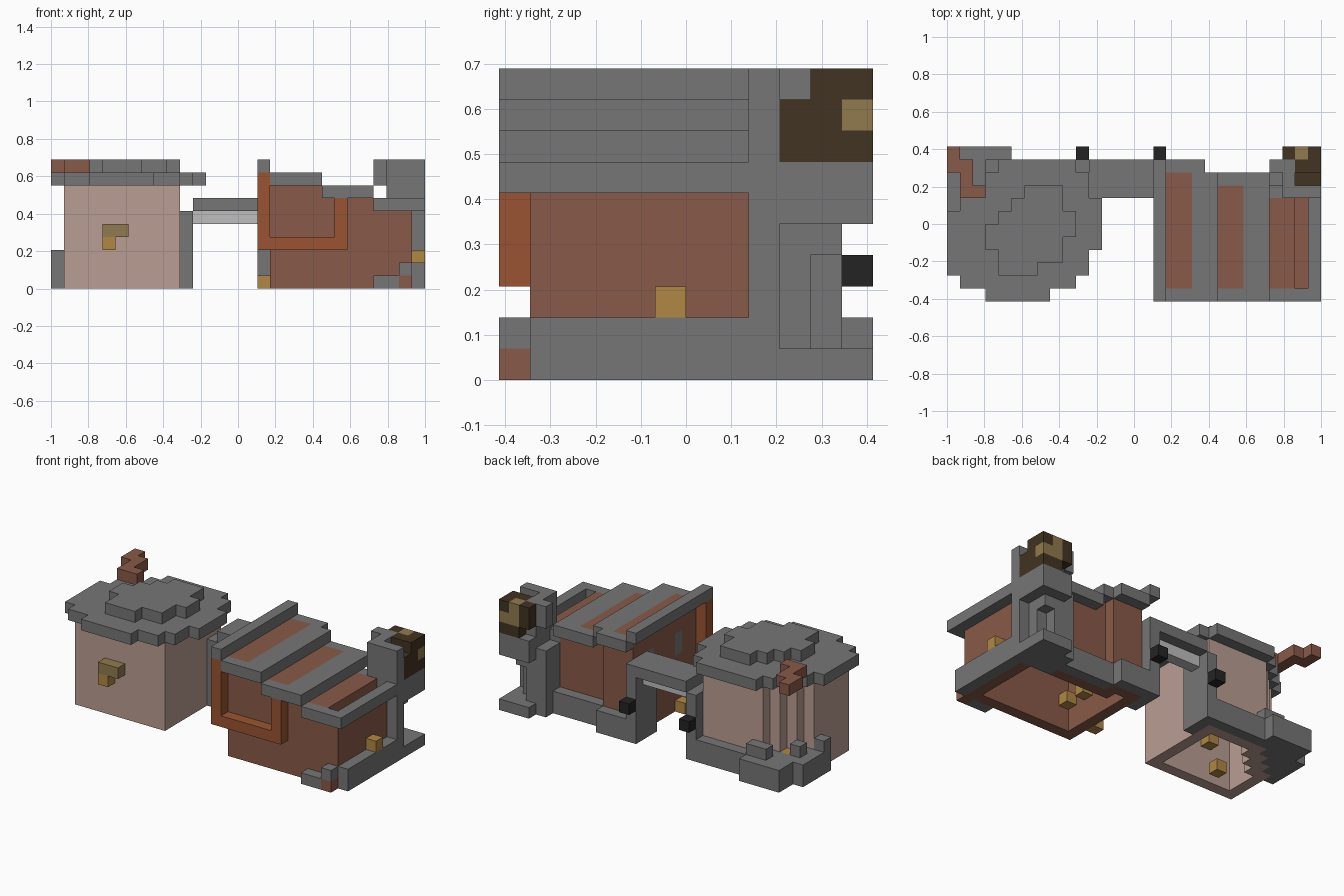
import bpy
import bmesh
from mathutils import Vector

UNIT = 2 / 29
CENTRE = Vector((14.5, 6, 0))

if "Cube" in bpy.data.objects:
    bpy.data.objects.remove(bpy.data.objects["Cube"])


def to_linear(value):
    value /= 255
    return value / 12.92 if value <= 0.04045 else ((value + 0.055) / 1.055) ** 2.4


def material(name, *rgb):
    mat = bpy.data.materials.new(name)
    colour = [to_linear(channel) for channel in rgb] + [1]
    mat.use_nodes = True
    mat.diffuse_color = colour
    mat.node_tree.nodes["Principled BSDF"].inputs["Base Color"].default_value = colour
    return mat


stone = material("stone grey", 118, 118, 118)
pale_stone = material("pale grey", 190, 190, 190)
plaster = material("pink plaster", 186, 158, 146)
brick = material("brick brown", 137, 90, 72)
copper = material("copper orange", 154, 84, 50)
gold = material("lamp gold", 176, 136, 68)
khaki = material("khaki wood", 145, 122, 78)
dark_wood = material("dark wood", 66, 51, 34)
black = material("black iron", 36, 36, 36)

# Every block of the grid belongs to one named part
blocks = {}
part_materials = {}


def cells(x, y, z):
    return [(i, j, k) for i in range(*x) for j in range(*y) for k in range(*z)]


def fill(part, mat, x, y, z):
    part_materials[part] = mat
    for cell in cells(x, y, z):
        blocks[cell] = part


def carve(x, y, z):
    for cell in cells(x, y, z):
        blocks.pop(cell, None)


def single(part, mat, i, j, k):
    fill(part, mat, x=(i, i + 1), y=(j, j + 1), z=(k, k + 1))


def rows(part, mat, first_row, spans, z):
    for offset, span in enumerate(spans):
        row = first_row + offset
        fill(part, mat, x=span, y=(row, row + 1), z=z)


# Round house: stone footing, then plaster walls with a stepped back corner
fill("round_house_base", stone, x=(0, 1), y=(6, 10), z=(0, 2))
fill("round_house_base", stone, x=(1, 5), y=(7, 12), z=(0, 2))
fill("round_house_base", stone, x=(5, 11), y=(10, 11), z=(0, 2))
fill("round_house_walls", plaster, x=(1, 10), y=(2, 7), z=(0, 8))
for step in range(3):
    row = step + 7
    fill("round_house_walls", plaster, x=(step + 2, 10), y=(row, row + 1), z=(0, 8))
carve(x=(2, 9), y=(3, 6), z=(0, 8))
for step in range(3):
    carve(x=(step + 3, 9), y=(step + 6, step + 7), z=(0, 8))

# Two-tier round roof
lower_spans = [(3, 8), (1, 10), (0, 11), (0, 11), (0, 12), (0, 12),
               (0, 12), (1, 12), (2, 11), (3, 11), (4, 10)]
upper_spans = [(4, 7), (4, 9), (3, 9), (3, 10), (4, 10), (5, 9), (6, 9)]
rows("round_roof_lower", stone, 0, lower_spans, z=(8, 9))
rows("round_roof_upper", stone, 2, upper_spans, z=(9, 10))

# Outdoor hearth with a drifting brown trail above it
single("hearth_fire", gold, 2, 8, 1)
for i, j in ((0, 6), (1, 8), (3, 10), (4, 10)):
    single("hearth_rim", stone, i, j, 2)
fill("hearth_trail", brick, x=(0, 1), y=(10, 12), z=(9, 10))
fill("hearth_trail", brick, x=(1, 2), y=(8, 11), z=(9, 10))
fill("hearth_trail", brick, x=(2, 3), y=(8, 9), z=(9, 10))

# Front lantern and inner lamps of the round house
fill("lantern_bracket", khaki, x=(4, 6), y=(1, 2), z=(4, 5))
single("lantern_lamp", gold, 4, 1, 3)
single("round_house_lamp", gold, 4, 3, 3)
single("round_house_lamp", gold, 4, 4, 0)

# Bridge between the houses, on two piers with iron lamps
fill("bridge_left_pier", stone, x=(10, 11), y=(8, 11), z=(0, 6))
fill("bridge_right_pier", stone, x=(16, 17), y=(8, 11), z=(0, 7))
fill("bridge_deck", stone, x=(11, 16), y=(8, 11), z=(6, 7))
fill("bridge_beam", pale_stone, x=(11, 16), y=(9, 10), z=(5, 6))
for i in (10, 16):
    single("iron_lamp", black, i, 11, 3)

# Brick house: solid body cut to a stepped height, then hollowed
for start, end, back, top in ((17, 20, 10, 8), (20, 21, 9, 8), (21, 25, 9, 7), (25, 28, 9, 6)):
    fill("brick_house_walls", brick, x=(start, end), y=(1, back), z=(0, top))
carve(x=(18, 19), y=(2, 9), z=(0, 8))
carve(x=(19, 21), y=(2, 8), z=(0, 8))
carve(x=(21, 25), y=(2, 8), z=(0, 7))
carve(x=(25, 27), y=(2, 8), z=(0, 6))
for j in (3, 7):
    fill("side_windows", stone, x=(17, 18), y=(j, j + 1), z=(5, 7))

# Stone footing of the brick house
fill("brick_house_base", stone, x=(28, 29), y=(1, 12), z=(0, 2))
fill("brick_house_base", stone, x=(16, 20), y=(10, 11), z=(0, 2))
fill("brick_house_base", stone, x=(20, 25), y=(9, 10), z=(0, 2))
fill("front_rubble", stone, x=(25, 27), y=(0, 1), z=(0, 1))
single("front_rubble", stone, 27, 0, 1)
single("rubble_brick", brick, 27, 0, 0)

# Stepped roof with brick strips let into each tier
fill("roof_ridge", stone, x=(16, 17), y=(0, 11), z=(9, 10))
fill("roof_top_tier", stone, x=(17, 20), y=(0, 11), z=(8, 9))
fill("roof_top_tier", stone, x=(20, 21), y=(0, 10), z=(8, 9))
fill("roof_middle_tier", stone, x=(21, 25), y=(0, 10), z=(7, 8))
fill("roof_low_tier", stone, x=(25, 29), y=(0, 9), z=(6, 7))
fill("roof_strips", brick, x=(17, 19), y=(1, 10), z=(8, 9))
fill("roof_strips", brick, x=(21, 23), y=(1, 9), z=(7, 8))
fill("roof_strips", brick, x=(25, 27), y=(1, 8), z=(6, 7))
carve(x=(27, 28), y=(1, 8), z=(6, 7))

# Copper frame around the front window
fill("window_frame", copper, x=(16, 17), y=(0, 1), z=(3, 9))
fill("window_frame", copper, x=(17, 23), y=(0, 1), z=(3, 4))
fill("window_frame", copper, x=(22, 23), y=(0, 1), z=(4, 7))

# Corner tower with a narrowed waist
fill("corner_tower", stone, x=(26, 29), y=(8, 12), z=(0, 7))
fill("corner_tower", stone, x=(25, 26), y=(8, 11), z=(0, 6))
carve(x=(28, 29), y=(9, 12), z=(1, 5))
carve(x=(26, 29), y=(11, 12), z=(1, 5))
carve(x=(27, 28), y=(10, 11), z=(1, 4))
fill("tower_parapet", stone, x=(26, 29), y=(8, 9), z=(7, 10))
fill("tower_parapet", stone, x=(26, 27), y=(8, 11), z=(7, 10))
fill("tower_parapet", stone, x=(25, 26), y=(10, 11), z=(8, 10))

# Wooden crate stack on the tower
fill("tower_crate", dark_wood, x=(27, 29), y=(9, 12), z=(7, 8))
fill("tower_crate", dark_wood, x=(27, 29), y=(10, 11), z=(8, 10))
fill("tower_crate", dark_wood, x=(27, 29), y=(9, 10), z=(8, 9))
fill("tower_crate", dark_wood, x=(26, 27), y=(11, 12), z=(8, 10))
single("tower_crate", dark_wood, 28, 11, 9)
single("crate_filling", khaki, 28, 11, 8)
fill("crate_filling", khaki, x=(27, 28), y=(11, 12), z=(8, 10))

# Lamps inside and outside the brick house
single("outer_lamp", gold, 28, 5, 2)
single("outer_lamp", gold, 16, 3, 0)
for i, j in ((18, 2), (18, 4), (25, 2), (25, 5)):
    single("brick_house_lamps", gold, i, j, 2)

# Turn each part into a mesh made of its exposed faces
DIRECTIONS = [Vector(axis) * sign
              for axis in ((1, 0, 0), (0, 1, 0), (0, 0, 1)) for sign in (1, -1)]


def build(part, mat):
    bm = bmesh.new()
    for cell in [c for c, owner in blocks.items() if owner == part]:
        middle = Vector(cell) + Vector((0.5, 0.5, 0.5))
        for normal in DIRECTIONS:
            if tuple(int(a + b) for a, b in zip(cell, normal)) in blocks:
                continue
            side = Vector((normal.y, normal.z, normal.x)) / 2
            up = normal.cross(side)
            corners = (-side - up, side - up, side + up, up - side)
            bm.faces.new([bm.verts.new((middle + normal / 2 + corner - CENTRE) * UNIT)
                          for corner in corners])
    bmesh.ops.remove_doubles(bm, verts=bm.verts, dist=UNIT / 100)
    bmesh.ops.dissolve_limit(bm, angle_limit=0.01, verts=bm.verts, edges=bm.edges)
    mesh = bpy.data.meshes.new(part)
    bm.to_mesh(mesh)
    bm.free()
    mesh.materials.append(mat)
    bpy.context.collection.objects.link(bpy.data.objects.new(part, mesh))


for part_name, part_material in part_materials.items():
    build(part_name, part_material)
